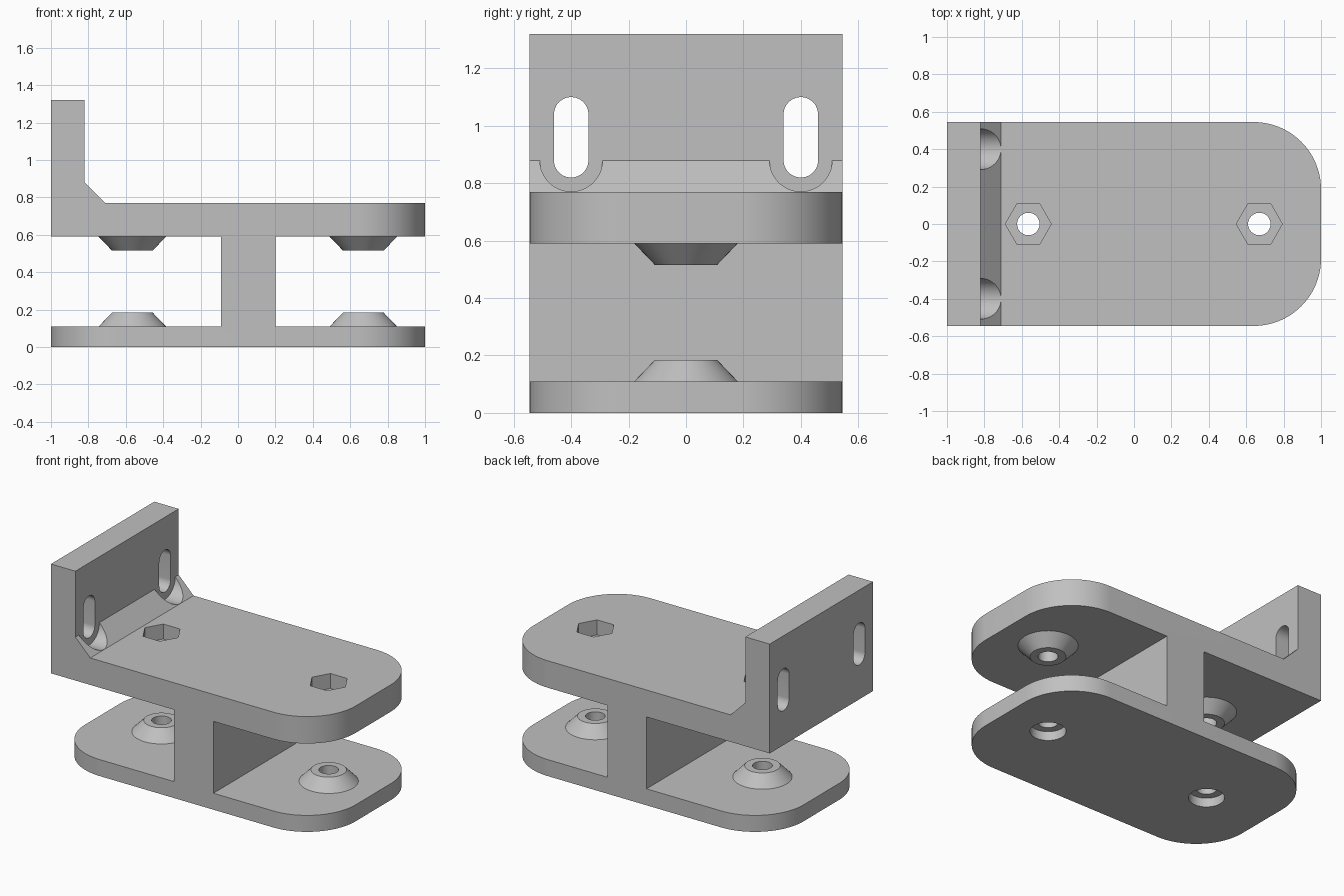
import bpy, bmesh, math
from mathutils import Matrix

cube = bpy.data.objects.get("Cube")
if cube:
    bpy.data.objects.remove(cube, do_unlink=True)

HALF_WIDTH = 0.545
HOLES_X = (-0.565, 0.67)
SLOTS_Y = (-0.4, 0.4)

grey = bpy.data.materials.new("plain grey")
grey.use_nodes = True
colour = (0.53, 0.53, 0.53, 1)
grey.diffuse_color = colour
grey.node_tree.nodes["Principled BSDF"].inputs["Base Color"].default_value = colour


def make_object(name, bm):
    bmesh.ops.recalc_face_normals(bm, faces=bm.faces)
    mesh = bpy.data.meshes.new(name)
    bm.to_mesh(mesh)
    bm.free()
    mesh.materials.append(grey)
    obj = bpy.data.objects.new(name, mesh)
    bpy.context.collection.objects.link(obj)
    return obj


def prism(name, points, offset):
    """Extrude a closed outline along the offset vector."""
    bm = bmesh.new()
    face = bm.faces.new([bm.verts.new(p) for p in points])
    new = bmesh.ops.extrude_face_region(bm, geom=[face])["geom"]
    moved = [v for v in new if isinstance(v, bmesh.types.BMVert)]
    bmesh.ops.translate(bm, verts=moved, vec=offset)
    return make_object(name, bm)


def cone(name, x, z0, z1, r0, r1, sides=48):
    bm = bmesh.new()
    bmesh.ops.create_cone(bm, cap_ends=True, segments=sides, radius1=r0, radius2=r1,
                          depth=z1 - z0, matrix=Matrix.Translation((x, 0, (z0 + z1) / 2)))
    return make_object(name, bm)


def slot(name, y, radius, x0, x1):
    """Upright rounded slot running along x."""
    points = []
    for centre, start in ((1.04, 0), (0.88, math.pi)):
        for i in range(25):
            a = start + math.pi * i / 24
            points.append((x0, y + radius * math.cos(a), centre + radius * math.sin(a)))
    return prism(name, points, (x1 - x0, 0, 0))


def combine(target, tool, operation):
    mod = target.modifiers.new(operation.title(), "BOOLEAN")
    mod.operation = operation
    mod.solver = "EXACT"
    mod.object = tool
    bpy.context.view_layer.objects.active = target
    bpy.ops.object.modifier_apply(modifier=mod.name)
    bpy.data.objects.remove(tool, do_unlink=True)


# Two plates, web and upright wall as one extruded profile
profile = [(-1, 0), (1, 0), (1, 0.11), (0.2, 0.11), (0.2, 0.59), (1, 0.59), (1, 0.77),
           (-0.71, 0.77), (-0.82, 0.88), (-0.82, 1.32), (-1, 1.32), (-1, 0.59),
           (-0.09, 0.59), (-0.09, 0.11), (-1, 0.11)]
body = prism("bracket_body", [(x, -HALF_WIDTH, z) for x, z in profile], (0, 2 * HALF_WIDTH, 0))

# Rounded plate corners, leaving the wall end square
bm = bmesh.new()
bm.from_mesh(body.data)
corners = []
for e in bm.edges:
    a, b = (v.co for v in e.verts)
    vertical = abs(a.z - b.z) > 0.05 and (a - b).xy.length < 0.001
    if vertical and (a.x > 0.99 or (a.x < -0.99 and max(a.z, b.z) < 0.2)):
        corners.append(e)
bmesh.ops.bevel(bm, geom=corners, offset=0.36, segments=20, profile=0.5, affect="EDGES")
bm.to_mesh(body.data)
bm.free()

# Conical bosses, bolt holes, bolt head recesses and hexagonal nut pockets
for x in HOLES_X:
    combine(body, cone("lower_boss", x, 0.11, 0.185, 0.18, 0.108), "UNION")
    combine(body, cone("upper_boss", x, 0.515, 0.59, 0.108, 0.18), "UNION")
for x in HOLES_X:
    combine(body, cone("bolt_hole", x, -0.1, 0.9, 0.06, 0.06), "DIFFERENCE")
    combine(body, cone("bolt_head_recess", x, -0.1, 0.06, 0.108, 0.108), "DIFFERENCE")
    pocket = [(x + 0.123 * math.cos(i * math.pi / 3), 0.123 * math.sin(i * math.pi / 3), 0.67)
              for i in range(6)]
    combine(body, prism("nut_pocket", pocket, (0, 0, 0.2)), "DIFFERENCE")

# Wall slots with screw head clearance through the chamfer
for y in SLOTS_Y:
    combine(body, slot("screw_clearance", y, 0.109, -0.82, -0.6), "DIFFERENCE")
    combine(body, slot("wall_slot", y, 0.06, -1.1, -0.7), "DIFFERENCE")

bpy.ops.object.select_all(action="DESELECT")
body.select_set(True)
bpy.context.view_layer.objects.active = body
bpy.ops.object.shade_smooth_by_angle(angle=math.radians(25))
